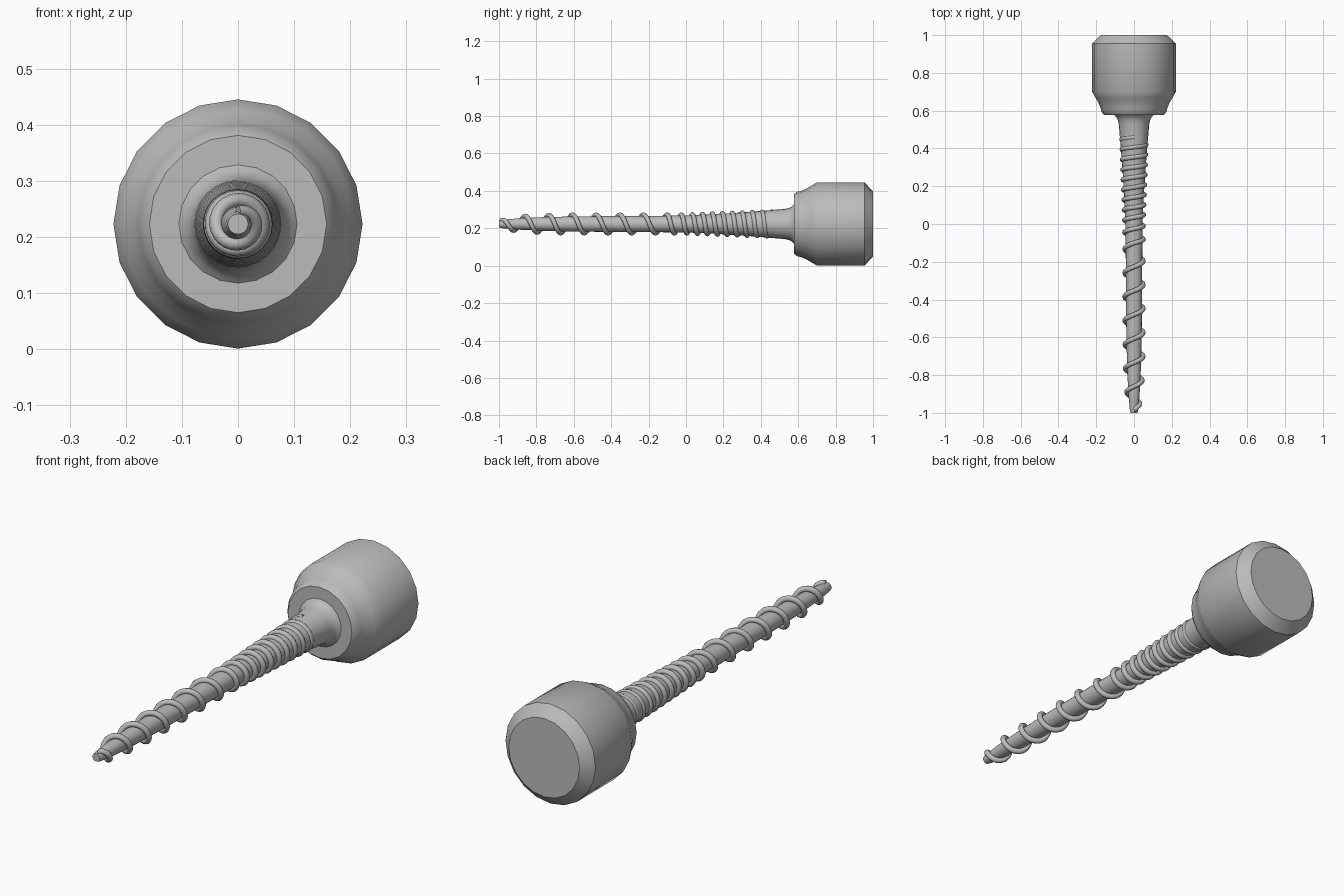
import bpy, bmesh, math
from mathutils import Vector

AXIS_Z = 0.223

cube = bpy.data.objects.get("Cube")
if cube:
    bpy.data.objects.remove(cube, do_unlink=True)

steel = bpy.data.materials.new("plain grey steel")
steel.use_nodes = True
GREY = (0.5, 0.5, 0.5, 1)
steel.diffuse_color = GREY
steel.node_tree.nodes["Principled BSDF"].inputs["Base Color"].default_value = GREY


def around(y, r, angle):
    """Point at an angle about the long axis, measured from the top."""
    return Vector((r * math.sin(angle), y, AXIS_Z + r * math.cos(angle)))


def skin(name, rings, angle):
    """Join rings of points into a capped, smooth-shaded solid."""
    bm = bmesh.new()
    loops = [[bm.verts.new(p) for p in ring] for ring in rings]
    n = len(loops[0])
    for a, b in zip(loops, loops[1:]):
        for i in range(n):
            j = (i + 1) % n
            bm.faces.new((a[i], a[j], b[j], b[i]))
    bm.faces.new(loops[0])
    bm.faces.new(loops[-1])
    bmesh.ops.recalc_face_normals(bm, faces=bm.faces)
    mesh = bpy.data.meshes.new(name)
    bm.to_mesh(mesh)
    bm.free()
    mesh.materials.append(steel)
    obj = bpy.data.objects.new(name, mesh)
    bpy.context.collection.objects.link(obj)
    bpy.ops.object.select_all(action="DESELECT")
    obj.select_set(True)
    bpy.context.view_layer.objects.active = obj
    bpy.ops.object.shade_smooth_by_angle(angle=math.radians(angle))


def lathe(name, profile, sides, angle=35):
    skin(name, [[around(y, r, math.tau * i / sides) for i in range(sides)]
                for y, r in profile], angle)


def lookup(table, t):
    """Straight-line interpolation in a table of pairs."""
    for (a, u), (b, v) in zip(table, table[1:]):
        if t <= b:
            return u + (v - u) * (t - a) / (b - a)
    return table[-1][1]


# Chamfered head with a curved neck
lathe("head", [(0.577, 0.158), (0.592, 0.171), (0.615, 0.177), (0.64, 0.187),
               (0.67, 0.205), (0.70, 0.222), (0.955, 0.222), (1.0, 0.175)], 20)

# Tapered core, flaring into the head
core = [(-1.0, 0.018), (-0.985, 0.022), (-0.90, 0.030), (-0.75, 0.037),
        (-0.55, 0.041), (0.0, 0.045), (0.15, 0.052), (0.30, 0.062),
        (0.45, 0.074), (0.53, 0.081), (0.555, 0.087), (0.57, 0.097), (0.58, 0.109)]
lathe("shaft", core, 20)

# Round-section thread: turn number to position, then position to radius
turns = [(0, -0.985), (1, -0.86), (7, -0.10), (8, -0.025), (9, 0.035), (17, 0.46)]
path_radius = [(-1.0, 0.014), (-0.96, 0.030), (-0.86, 0.043), (-0.70, 0.049),
               (0.0, 0.050), (0.30, 0.061), (0.46, 0.066)]
STEPS, SIDES, WIRE = 24, 10, 0.0125
rings = []
for k in range(17 * STEPS + 1):
    t = k / STEPS
    y = lookup(turns, t)
    angle = math.tau * t
    r = lookup(path_radius, y)
    centre = around(y, r, angle)
    out = around(0, 1, angle) - Vector((0, 0, AXIS_Z))
    pitch = lookup(turns, t + 0.01) - lookup(turns, t - 0.01) if 0 < t < 16.9 else 0.001
    side = Vector((math.cos(angle), pitch * 50 / math.tau / r, -math.sin(angle)))
    across = side.normalized().cross(out)
    rings.append([centre + WIRE * (out * math.cos(a) + across * math.sin(a))
                  for a in (math.tau * i / SIDES for i in range(SIDES))])
skin("thread", rings, 50)
